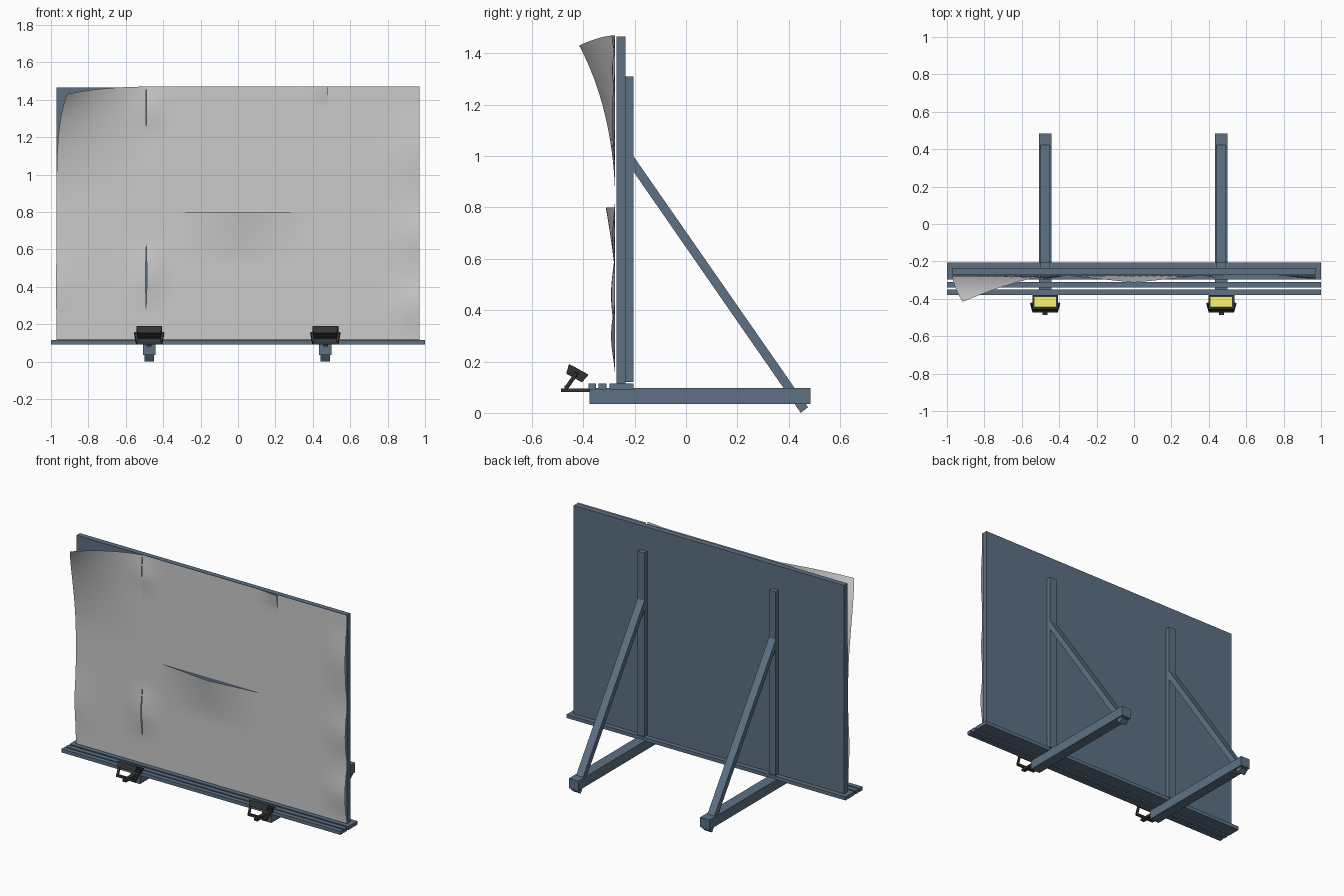
import bpy, math
from mathutils import Vector

if "Cube" in bpy.data.objects:
    bpy.data.objects.remove(bpy.data.objects["Cube"])


def material(name, col):
    m = bpy.data.materials.new(name)
    m.diffuse_color = (*col, 1)
    m.use_nodes = True
    m.node_tree.nodes["Principled BSDF"].inputs["Base Color"].default_value = m.diffuse_color
    return m


BLUE = material("painted_wood", (0.11, 0.165, 0.23))
DARK = material("dark_metal", (0.035, 0.035, 0.035))
YELLOW = material("lamp_glass", (0.75, 0.75, 0.12))


def mesh(name, verts, faces, mat=None):
    me = bpy.data.meshes.new(name)
    me.from_pydata(verts, [], faces)
    me.update()
    ob = bpy.data.objects.new(name, me)
    bpy.context.collection.objects.link(ob)
    if mat:
        me.materials.append(mat)
    return ob


def prism(name, profile, x0, x1, mat):
    """Extrude a (y, z) outline from x0 to x1."""
    n = len(profile)
    v = [(x, y, z) for x in (x0, x1) for y, z in profile]
    f = [tuple(range(n)), tuple(reversed(range(n, 2 * n)))]
    f += [(i, i + n, (i + 1) % n + n, (i + 1) % n) for i in range(n)]
    return mesh(name, v, f, mat)


def box(name, x0, x1, y0, y1, z0, z1, mat=BLUE):
    return prism(name, [(y0, z0), (y0, z1), (y1, z1), (y1, z0)], x0, x1, mat)


def frustum(name, center, tilt, bottom, top, h, mat):
    """Tapered box with its top face at center, tilted about x."""
    v = []
    for (sx, sy), z in ((bottom, -h), (top, 0)):
        for i, j in ((-1, -1), (1, -1), (1, 1), (-1, 1)):
            y = j * sy / 2
            v.append((center[0] + i * sx / 2,
                      center[1] + y * math.cos(tilt) - z * math.sin(tilt),
                      center[2] + y * math.sin(tilt) + z * math.cos(tilt)))
    f = [(3, 2, 1, 0), (4, 5, 6, 7)] + [(i, (i + 1) % 4, (i + 1) % 4 + 4, i + 4) for i in range(4)]
    return mesh(name, v, f, mat)


def rod(name, a, b, w, mat):
    """Square bar between two points."""
    d = Vector(b) - Vector(a)
    q = d.to_track_quat('Z', 'Y')
    v = [Vector(p) + q @ Vector((i * w / 2, j * w / 2, 0)) for p in (a, b)
         for i, j in ((-1, -1), (1, -1), (1, 1), (-1, 1))]
    f = [(3, 2, 1, 0), (4, 5, 6, 7)] + [(i, (i + 1) % 4, (i + 1) % 4 + 4, i + 4) for i in range(4)]
    return mesh(name, v, f, mat)


# Backing board and walkway planks
box("board", -0.97, 0.97, -0.27, -0.235, 0.115, 1.466)
for i, (y0, y1) in enumerate(((-0.38, -0.35), (-0.34, -0.31), (-0.298, -0.205))):
    box(f"plank_{i}", -1, 1, y0, y1, 0.092, 0.115)

# Supports and floodlights, one set each side
for side, x in (("left", -0.475), ("right", 0.467)):
    box(f"post_{side}", x - 0.025, x + 0.025, -0.235, -0.205, 0.12, 1.31)
    box(f"base_beam_{side}", x - 0.034, x + 0.034, -0.375, 0.485, 0.034, 0.097)
    prism(f"brace_{side}", [(-0.205, 0.94), (-0.205, 1.0), (0.475, 0.022), (0.447, 0)],
          x - 0.025, x + 0.025, BLUE)
    box(f"lamp_arm_{side}", x - 0.013, x + 0.013, -0.487, -0.372, 0.081, 0.095, DARK)
    tilt = math.radians(-29)
    frustum(f"lamp_head_{side}", (x, -0.4175, 0.169), tilt, (0.125, 0.07), (0.138, 0.087), 0.038, DARK)
    frustum(f"lamp_glass_{side}", (x, -0.417, 0.170), tilt, (0.115, 0.064), (0.115, 0.064), 0.003, YELLOW)
    # U-shaped bracket
    box(f"bracket_bar_{side}", x - 0.067, x + 0.067, -0.473, -0.459, 0.092, 0.106, DARK)
    for s in (-1, 1):
        rod(f"bracket_side_{side}_{s}", (x + s * 0.063, -0.466, 0.097),
            (x + s * 0.074, -0.426, 0.155), 0.013, DARK)


# Paper sheets, displaced by a bend function
def sheet(name, x0, x1, z0, z1, nx, nz, bend):
    v = []
    for j in range(nz + 1):
        for i in range(nx + 1):
            x, z = x0 + (x1 - x0) * i / nx, z0 + (z1 - z0) * j / nz
            dx, dy, dz = bend(x, z)
            v.append((x + dx, -0.276 + dy, z + dz))
    w = nx + 1
    f = [(j * w + i, j * w + i + 1, (j + 1) * w + i + 1, (j + 1) * w + i)
         for j in range(nz) for i in range(nx)]
    ob = mesh(name, v, f)
    for p in ob.data.polygons:
        p.use_smooth = True
    return ob


def tent(t, c, r):
    """Soft bump of radius r around c."""
    d = min(1, abs(t - c) / r)
    return 0.5 + 0.5 * math.cos(math.pi * d)


def peel(x, z):
    a, b = min(1, (x + 0.97) / 0.5), min(1, (1.47 - z) / 0.65)
    s = (1 - a) ** 1.2 * (1 - b) ** 2
    edge = tent(x, -0.49, 0.15)
    lift = edge * (tent(z, 0.45, 0.22) * 0.012 + tent(z, 1.36, 0.14) * 0.006)
    lift += 0.008 * tent(x, -0.97, 0.2) * tent(z, 0.4, 0.25)
    return 0.055 * s ** 1.7 - lift * 0.4, -0.14 * s - lift, -0.04 * s ** 1.7


def lower_fold(x, z):
    fold = max(0, 1 - abs(x) / 0.36) * max(0, 1 - (0.8 - z) / 0.27) ** 1.3
    edge = tent(x, -0.49, 0.15) * tent(z, 0.46, 0.2)
    return 0.003 * edge, -0.037 * fold - 0.016 * edge, 0


def upper_middle(x, z):
    edge = tent(x, -0.49, 0.15) * tent(z, 1.34, 0.15)
    corner = tent(x, 0.48, 0.15) * tent(z, 1.47, 0.1)
    return 0.002 * edge, -0.012 * edge - 0.014 * corner, 0


def right_wave(x, z):
    k = tent(x, 0.97, 0.22)
    w = tent(z, 0.3, 0.17) + 0.7 * tent(z, 0.68, 0.17) + 0.8 * tent(z, 1.15, 0.25)
    return 0, -0.016 * k * w, 0


sheet("poster_left", -0.97, -0.49, 0.12, 1.47, 16, 36, peel)
sheet("poster_lower_middle", -0.49, 0.48, 0.12, 0.8, 30, 20, lower_fold)
sheet("poster_upper_middle", -0.49, 0.48, 0.8, 1.47, 30, 20, upper_middle)
sheet("poster_right", 0.48, 0.97, 0.12, 1.47, 14, 36, right_wave)
